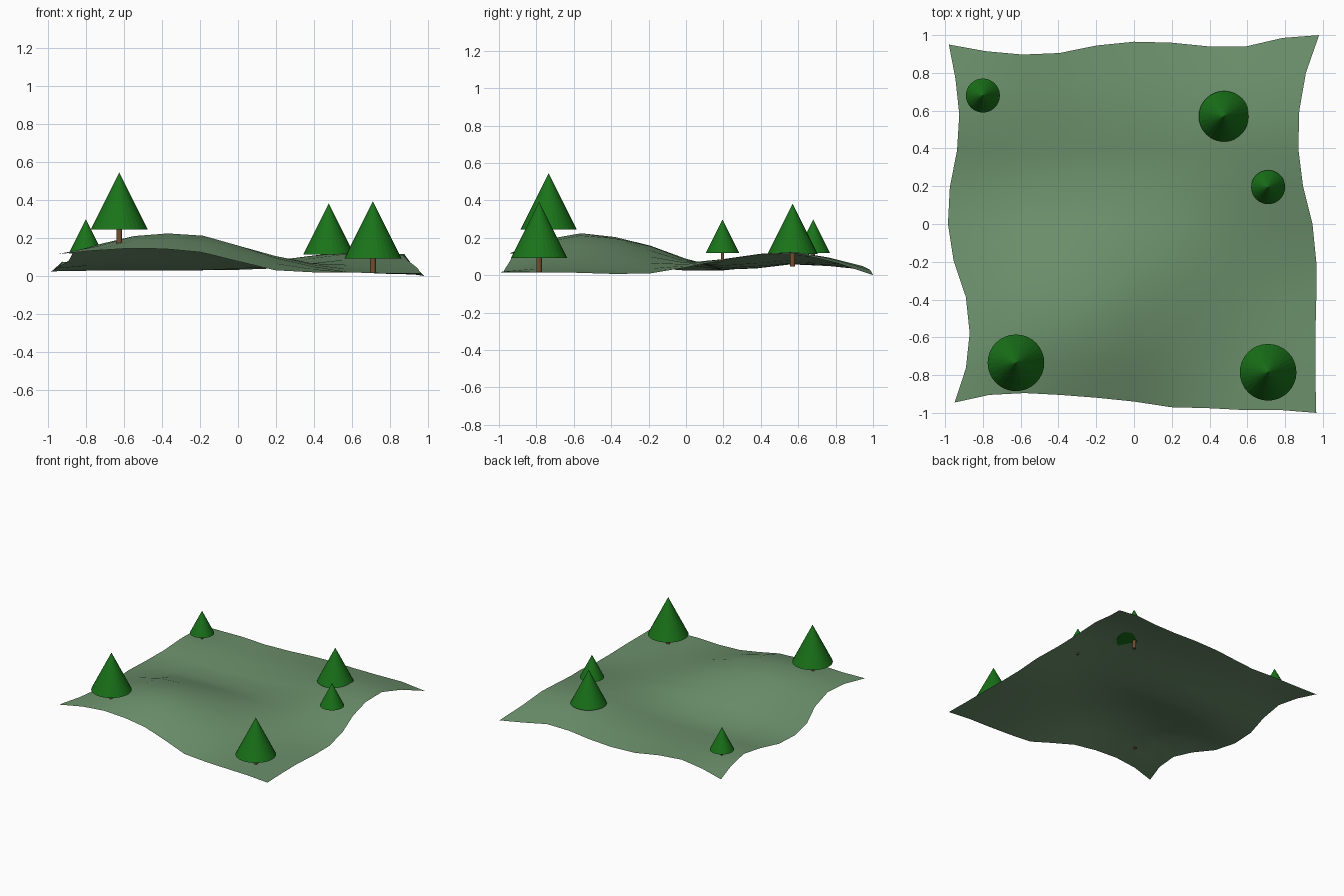
import bpy, bmesh

if "Cube" in bpy.data.objects:
    bpy.data.objects.remove(bpy.data.objects["Cube"])

def material(name, rgb):
    m = bpy.data.materials.new(name)
    m.diffuse_color = (*rgb, 1)
    m.use_nodes = True
    m.node_tree.nodes["Principled BSDF"].inputs["Base Color"].default_value = m.diffuse_color
    return m

GRASS = material("grass", (0.15, 0.28, 0.15))
NEEDLES = material("needles", (0.01, 0.17, 0.01))
BARK = material("bark", (0.17, 0.08, 0.03))

# Coarse hill heights, rows front to back, columns left to right
HILLS = [
    [.115, .145, .125, .030, .020, .013],
    [.120, .210, .212, .095, .020, .015],
    [.040, .140, .155, .100, .035, .008],
    [.025, .030, .030, .050, .085, .080],
    [.075, .060, .060, .080, .125, .115],
    [.025, .060, .030, .040, .050, .000],
]
# Wavy outline of the ground
LEFT = [-.95, -.89, -.87, -.89, -.955, -.985, -.975, -.937, -.925, -.945, -.98]
RIGHT = [.965, .96, .96, .965, .965, .945, .895, .87, .875, .91, .98]
FRONT = [-.945, -.905, -.895, -.905, -.92, -.94, -.97, -.975, -.985, -.985, -1.0]
BACK = [.95, .915, .897, .905, .945, .965, .96, .94, .94, .985, 1.0]
N = 11

def smooth(vals, t):
    """Catmull-Rom through evenly spaced values."""
    i = min(int(t), len(vals) - 2)
    f = t - i
    b, c = vals[i], vals[i + 1]
    a = vals[i - 1] if i else 2 * b - c
    d = vals[i + 2] if i + 2 < len(vals) else 2 * c - b
    return b + .5 * f * (c - a + f * (2*a - 5*b + 4*c - d + f * (3*(b - c) + d - a)))

def edge_blend(lo, hi, k, t):
    # Even spacing, pulled in only near the two edges
    return -1 + 2*t + (lo[k] + 1) * (1 - t)**4 + (hi[k] - 1) * t**4

# Ground sheet
bm = bmesh.new()
grid = []
for j in range(N):
    row = []
    for i in range(N):
        u, v = i / (N - 1), j / (N - 1)
        z = smooth([smooth(r, u * 5) for r in HILLS], v * 5)
        row.append(bm.verts.new((edge_blend(LEFT, RIGHT, j, u),
                                 edge_blend(FRONT, BACK, i, v), max(z, 0))))
    grid.append(row)
for j in range(N - 1):
    for i in range(N - 1):
        bm.faces.new((grid[j][i], grid[j][i+1], grid[j+1][i+1], grid[j+1][i])).smooth = True
mesh = bpy.data.meshes.new("ground")
bm.to_mesh(mesh)
bm.free()
mesh.materials.append(GRASS)
bpy.context.collection.objects.link(bpy.data.objects.new("ground", mesh))

# Trees: cone foliage on a short trunk that sinks into the ground
def tree(n, x, y, base, r):
    bpy.ops.mesh.primitive_cone_add(vertices=32, radius1=r, radius2=0, depth=2*r,
                                    location=(x, y, base + r))
    o = bpy.context.object
    o.name = f"foliage_{n}"
    o.data.materials.append(NEEDLES)
    bpy.ops.mesh.primitive_cylinder_add(vertices=32, radius=r * .1, depth=r * .5,
                                        location=(x, y, base - r * .25))
    o = bpy.context.object
    o.name = f"trunk_{n}"
    o.data.materials.append(BARK)

for n, t in enumerate([(-.625, -.735, .245, .15), (.71, -.785, .093, .15),
                       (.477, .57, .113, .134), (-.80, .68, .118, .09),
                       (.71, .195, .118, .09)], 1):
    tree(n, *t)
